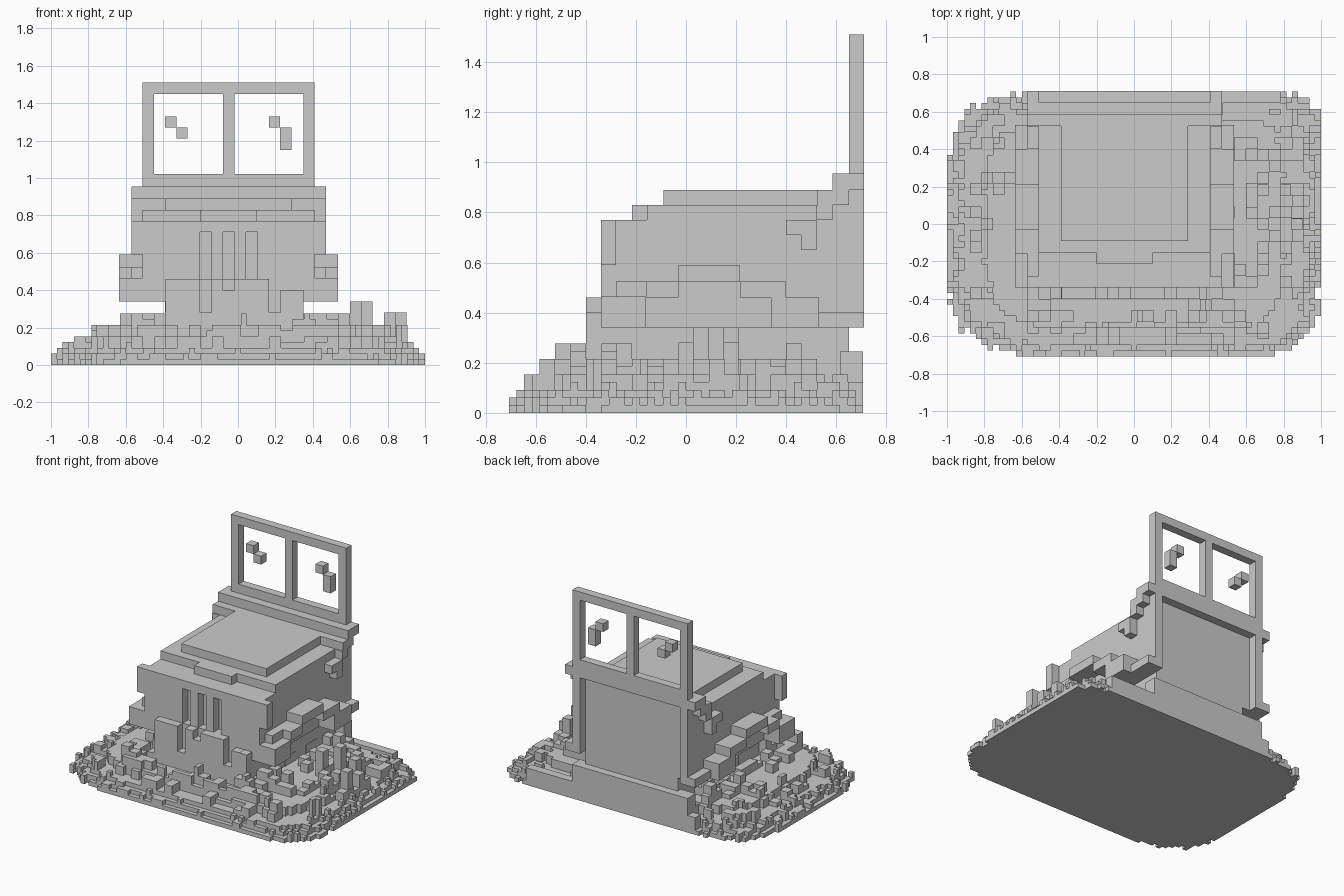
import bpy, bmesh, math, random
from mathutils import Vector

random.seed(7)
if "Cube" in bpy.data.objects:
    bpy.data.objects.remove(bpy.data.objects["Cube"], do_unlink=True)

U = 0.0615        # block edge
CX = -0.05        # truck centre line


def finish(name, bm):
    mesh = bpy.data.meshes.new(name)
    bm.normal_update()
    bm.to_mesh(mesh)
    bm.free()
    obj = bpy.data.objects.new(name, mesh)
    bpy.context.scene.collection.objects.link(obj)
    return obj


def blocks(name, *boxes):
    """One object from boxes given as ((x0, x1), (y0, y1), (z0, z1))."""
    bm = bmesh.new()
    for ranges in boxes:
        low, high = (Vector(c) for c in zip(*ranges))
        verts = bmesh.ops.create_cube(bm, size=1)["verts"]
        bmesh.ops.scale(bm, verts=verts, vec=high - low)
        bmesh.ops.translate(bm, verts=verts, vec=(low + high) / 2)
    return finish(name, bm)


def wide(half):
    return (CX - half, CX + half)


def side(s, a, b):
    """X range from a to b outward on side s of the truck."""
    return tuple(sorted((CX + s * a, CX + s * b)))


# Hood and engine bay
blocks("engine_bay", (wide(0.46), (-0.28, 0.65), (0.34, 0.77)))
blocks("firewall", (wide(0.46), (0.585, 0.65), (0.77, 0.89)))
blocks("core", ((-0.39, 0.35), (-0.34, 0.65), (0.03, 0.34)))
blocks("hood_lower", (wide(0.46), (-0.155, 0.59), (0.77, 0.83)),
       (wide(0.15), (-0.215, -0.155), (0.77, 0.83)))
blocks("hood_plate", (wide(0.34), (-0.09, 0.53), (0.83, 0.89)))
blocks("cowl", (wide(0.52), (0.585, 0.71), (0.89, 0.955)),
       (wide(0.52), (0.525, 0.65), (0.83, 0.89)))

# Grille with three vertical slots
FRONT = (-0.34, -0.28)
slots = [CX + k * 2 * U for k in (-1, 0, 1)]
edges = [CX - 0.46] + [s + d for s in slots for d in (-U / 2, U / 2)] + [CX + 0.46]
blocks("grille", (wide(0.46), FRONT, (0.71, 0.77)), (wide(0.46), FRONT, (0.34, 0.46)),
       *[((edges[i], edges[i + 1]), FRONT, (0.46, 0.71)) for i in range(0, 8, 2)])

# Broken bumper posts at the front
blocks("bumper", (wide(0.34), (-0.4, -0.34), (0.1, 0.28)),
       *[((CX + k * U - U / 2, CX + k * U + U / 2), (-0.4, -0.34), (0.28, top))
         for k, top in ((-5, 0.46), (-4, 0.46), (-3, 0.46), (-1, 0.46), (0, 0.4),
                        (1, 0.46), (2, 0.46), (3, 0.46), (5, 0.4))])

# Mirrored side parts
for s, label in ((1, "left"), (-1, "right")):
    blocks(label + "_fender",
           (side(s, 0.44, 0.585), (-0.03, 0.215), (0.525, 0.59)),
           (side(s, 0.44, 0.585), (-0.16, -0.03), (0.46, 0.525)),
           (side(s, 0.44, 0.585), (0.215, 0.4), (0.46, 0.525)),
           (side(s, 0.44, 0.52), (-0.28, -0.1), (0.46, 0.525)),
           (side(s, 0.34, 0.585), (-0.34, -0.16), (0.34, 0.465)),
           (side(s, 0.44, 0.585), (0.34, 0.53), (0.34, 0.46)),
           (side(s, 0.44, 0.52), (0.53, 0.71), (0.34, 0.4)))
    blocks(label + "_corner_post",
           (side(s, 0.44, 0.52), (-0.34, -0.28), (0.59, 0.77)))
    blocks(label + "_rear_post",
           (side(s, 0.4, 0.46), (0.65, 0.71), (0.34, 0.89)))
    blocks(label + "_brace",
           (side(s, 0.45, 0.52), (0.52, 0.585), (0.77, 0.83)),
           (side(s, 0.45, 0.52), (0.46, 0.52), (0.71, 0.77)),
           (side(s, 0.45, 0.52), (0.4, 0.46), (0.71, 0.77)),
           (side(s, 0.45, 0.52), (0.46, 0.52), (0.65, 0.71)))

# Windshield frame and glass glints
GLASS = (0.65, 0.71)
blocks("windshield_frame",
       (wide(0.46), GLASS, (0.955, 1.02)), (wide(0.46), GLASS, (1.45, 1.51)),
       *[((CX + c - 0.03, CX + c + 0.03), GLASS, (1.02, 1.45)) for c in (-0.43, 0, 0.43)])
blocks("right_glint", ((-0.39, -0.33), GLASS, (1.27, 1.33)),
       ((-0.33, -0.27), GLASS, (1.21, 1.27)))
blocks("left_glint", ((0.165, 0.225), GLASS, (1.27, 1.33)),
       ((0.225, 0.285), GLASS, (1.15, 1.27)))

# Rubble mound as a blocky height field
STEP = U / 2
NX, NY = 65, 46
chunks = {(a, b): random.choices((0, 1, 2, 4), (0.66, 0.08, 0.23, 0.03))[0]
          for a in range(NX // 2 + 1) for b in range(NY // 2 + 1)}
POWERS = {(True, True): 9, (True, False): 6, (False, True): 5, (False, False): 4.6}


def rubble_height(i, j):
    x, y = (i + 0.5 - NX / 2) * STEP, (j + 0.5 - NY / 2) * STEP
    # Straight sill along the back, higher behind the truck
    if y > 0.62 and abs(x - CX) < 0.46:
        return 8 * STEP
    if y > 0.65 and -0.57 < x < 0.78:
        return 4 * STEP
    power = POWERS[x > 0, y > 0]
    r = (abs(x) ** power + abs(y / 0.71) ** power) ** (1 / power)
    inset = (1 - r) * 0.85 + random.uniform(-0.012, 0.012)
    if inset < 0:
        return 0
    if inset < 0.08:
        return STEP * (1 + int(inset / 0.035) + random.choice((0, 0, 1)))
    level = (3 if inset < 0.18 else 5) + chunks[i // 2, j // 2]
    # Debris piled against the nose
    if -0.56 < y < -0.28 and abs(x - CX) < 0.6:
        level += chunks[j // 2, i // 3]
    return STEP * min(level, 9 if y > -0.52 else 7 if y > -0.58 else 5)


heights = {(i, j): rubble_height(i, j) for i in range(NX) for j in range(NY)}
bm = bmesh.new()
points = {}


def quad(*corners):
    verts = []
    for a, b, z in corners:
        key = (a, b, round(z, 4))
        if key not in points:
            points[key] = bm.verts.new(((a - NX / 2) * STEP, (b - NY / 2) * STEP, z))
        verts.append(points[key])
    if not bm.faces.get(verts):
        bm.faces.new(verts)


for (i, j), h in heights.items():
    if not h:
        continue
    ring = [(i, j), (i + 1, j), (i + 1, j + 1), (i, j + 1)]
    quad(*[(a, b, h) for a, b in ring])
    quad(*[(a, b, 0) for a, b in reversed(ring)])
    for k, (di, dj) in enumerate(((0, -1), (1, 0), (0, 1), (-1, 0))):
        low = heights.get((i + di, j + dj), 0)
        if low < h:
            p, q = ring[k], ring[(k + 1) % 4]
            quad((*p, low), (*q, low), (*q, h), (*p, h))
finish("rubble", bm)

# Loose blocks lying on the mound
blocks("loose_debris", ((0.6, 0.66), (0.03, 0.09), (0.15, 0.34)),
       ((0.66, 0.72), (0.15, 0.21), (0.15, 0.34)),
       ((0.78, 0.84), (0.15, 0.21), (0.1, 0.28)),
       ((0.84, 0.9), (-0.03, 0.03), (0.1, 0.28)),
       ((0.29, 0.35), (-0.4, -0.34), (0.1, 0.4)))
